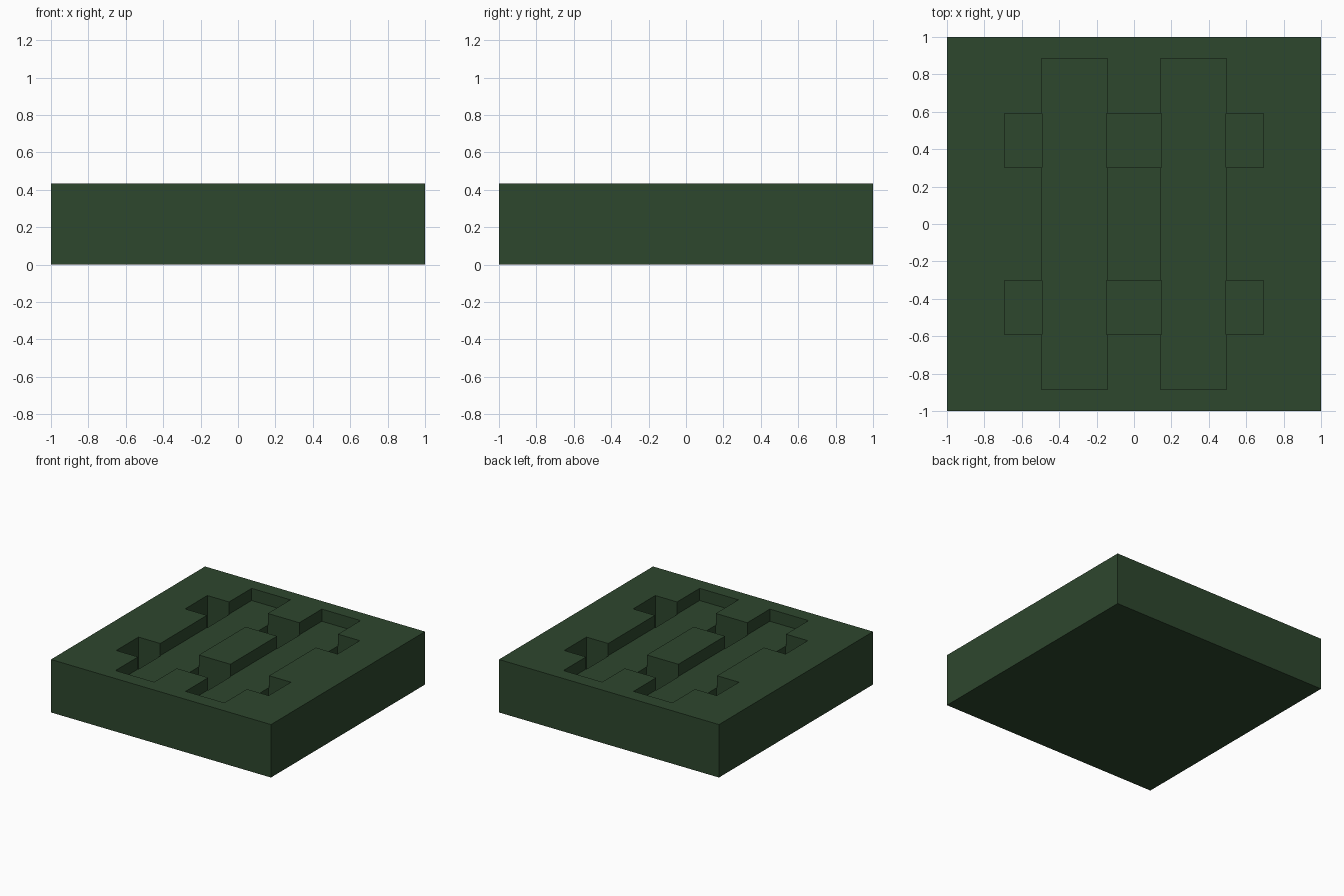
import bpy
import bmesh
from mathutils import Matrix, Vector

if "Cube" in bpy.data.objects:
    bpy.data.objects.remove(bpy.data.objects["Cube"], do_unlink=True)

HEIGHT = 0.435
GROOVE_FLOOR = HEIGHT - 0.10
POCKET_FLOOR = 0.11
ABOVE = HEIGHT + 0.1

# One flat colour
GREEN = (0.027, 0.063, 0.027, 1.0)
green = bpy.data.materials.new("dark_green")
green.diffuse_color = GREEN
green.use_nodes = True
green.node_tree.nodes["Principled BSDF"].inputs["Base Color"].default_value = GREEN


def boxes(name, bounds):
    """One object made of boxes given as (x0, x1, y0, y1, z0, z1)."""
    bm = bmesh.new()
    for x0, x1, y0, y1, z0, z1 in bounds:
        centre = Vector((x0 + x1, y0 + y1, z0 + z1)) / 2
        size = Matrix.Diagonal((x1 - x0, y1 - y0, z1 - z0, 1))
        bmesh.ops.create_cube(bm, size=1, matrix=Matrix.Translation(centre) @ size)
    mesh = bpy.data.meshes.new(name)
    bm.to_mesh(mesh)
    bm.free()
    mesh.materials.append(green)
    obj = bpy.data.objects.new(name, mesh)
    bpy.context.collection.objects.link(obj)
    return obj


def carve(target, cutter):
    """Subtract the cutter from the target, then discard the cutter."""
    cutter.hide_render = True
    mod = target.modifiers.new("carve", "BOOLEAN")
    mod.operation = "DIFFERENCE"
    mod.solver = "EXACT"
    mod.object = cutter
    bpy.context.view_layer.objects.active = target
    bpy.ops.object.modifier_apply(modifier=mod.name)
    bpy.data.objects.remove(cutter, do_unlink=True)


# Solid square block
block = boxes("tray_block", [(-1, 1, -1, 1, 0, HEIGHT)])

# Two long shallow grooves
grooves = [(x, x + 0.352, -0.884, 0.884, GROOVE_FLOOR, ABOVE)
           for x in (-0.495, 0.143)]
carve(block, boxes("groove_cutter", grooves))

# Two rows of deep finger pockets, beside and between the grooves
pockets = [(x0, x1, y, y + 0.288, POCKET_FLOOR, ABOVE)
           for y in (-0.591, 0.303)
           for x0, x1 in ((-0.693, -0.491), (-0.147, 0.147), (0.491, 0.693))]
carve(block, boxes("pocket_cutter", pockets))
